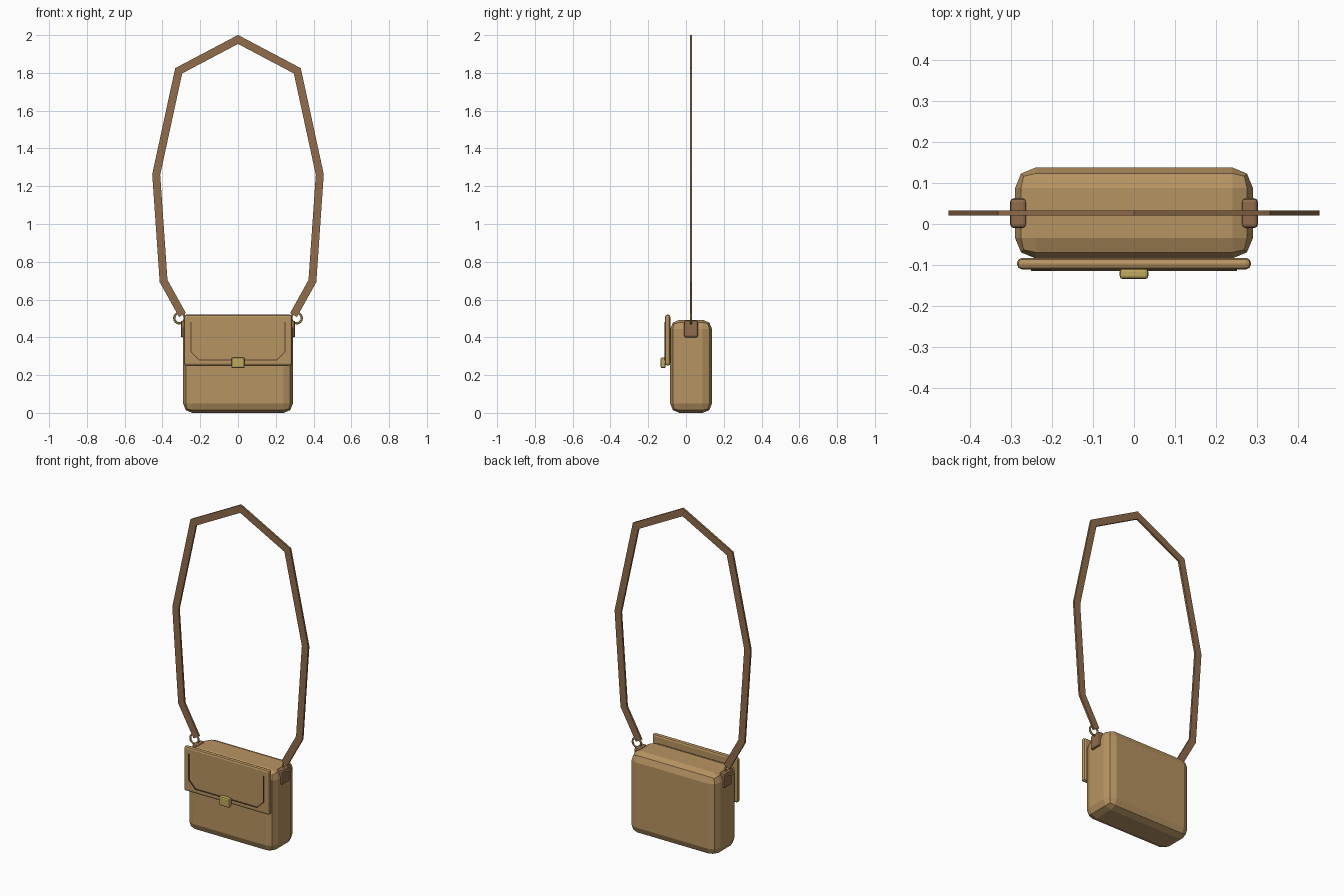
import bpy, bmesh, math
from mathutils import Vector

old = bpy.data.objects.get("Cube")
if old:
    bpy.data.objects.remove(old, do_unlink=True)


def material(name, rgb):
    m = bpy.data.materials.new(name)
    m.use_nodes = True
    m.diffuse_color = (*rgb, 1)
    m.node_tree.nodes["Principled BSDF"].inputs["Base Color"].default_value = (*rgb, 1)
    return m


tan = material("tan leather", (0.47, 0.295, 0.122))
brown = material("brown leather", (0.28, 0.15, 0.07))
brass = material("brass", (0.52, 0.39, 0.11))
thread = material("dark thread", (0.09, 0.05, 0.025))


def finish(bm, name, mat):
    bmesh.ops.recalc_face_normals(bm, faces=bm.faces)
    mesh = bpy.data.meshes.new(name)
    bm.to_mesh(mesh)
    bm.free()
    mesh.materials.append(mat)
    ob = bpy.data.objects.new(name, mesh)
    bpy.context.scene.collection.objects.link(ob)
    return ob


def bevelled_box(name, low, high, bevel, mat):
    """Box between two corners with two-step rounded edges."""
    low, high = Vector(low), Vector(high)
    bm = bmesh.new()
    bmesh.ops.create_cube(bm, size=1)
    bmesh.ops.scale(bm, vec=high - low, verts=bm.verts)
    bmesh.ops.translate(bm, vec=(low + high) / 2, verts=bm.verts)
    bmesh.ops.bevel(bm, geom=bm.edges[:], offset=bevel, segments=2,
                    profile=0.5, affect='EDGES')
    return finish(bm, name, mat)


def ribbon(name, path, width, y, depth, mat):
    """Flat mitred band that follows an open path in the xz plane."""
    pts = [Vector(p) for p in path]
    dirs = [(b - a).normalized() for a, b in zip(pts, pts[1:])]
    bm = bmesh.new()
    rings = []
    for i, p in enumerate(pts):
        a, b = dirs[max(i - 1, 0)], dirs[min(i, len(dirs) - 1)]
        t = (a + b).normalized()
        side = Vector((-t.y, t.x)) * (width / 2 / t.dot(a))
        corners = ((1, -1), (1, 1), (-1, 1), (-1, -1))
        rings.append([bm.verts.new((p.x + s * side.x, y + d * depth / 2, p.y + s * side.y))
                      for s, d in corners])
    for r, q in zip(rings, rings[1:]):
        for k in range(4):
            n = (k + 1) % 4
            bm.faces.new((r[k], r[n], q[n], q[k]))
    bm.faces.new(rings[0])
    bm.faces.new(rings[-1])
    return finish(bm, name, mat)


def torus(name, centre, major, minor, mat, around=16, sides=6):
    bm = bmesh.new()
    grid = []
    for i in range(around):
        u = math.tau * i / around
        row = []
        for j in range(sides):
            v = math.tau * j / sides
            r = major + minor * math.cos(v)
            row.append(bm.verts.new(Vector(centre) + Vector(
                (r * math.cos(u), minor * math.sin(v), r * math.sin(u)))))
        grid.append(row)
    for i in range(around):
        a, b = grid[i], grid[(i + 1) % around]
        for j in range(sides):
            n = (j + 1) % sides
            bm.faces.new((a[j], a[n], b[n], b[j]))
    return finish(bm, name, mat)


# Bag body, front flap and clasp
bevelled_box("bag_body", (-0.291, -0.084, 0), (0.291, 0.138, 0.493), 0.05, tan)
bevelled_box("front_flap", (-0.286, -0.111, 0.25), (0.286, -0.083, 0.52), 0.012, tan)
bevelled_box("clasp", (-0.035, -0.135, 0.237), (0.035, -0.108, 0.293), 0.008, brass)

# Stitch line on the flap
half = [(0.25, 0.48), (0.25, 0.325), (0.205, 0.28)]
stitch_path = [(-x, z) for x, z in half] + half[::-1]
ribbon("flap_stitching", stitch_path, 0.005, -0.112, 0.006, thread)

# Side tabs and strap rings
strap_y = 0.027
for side, s in (("left", 1), ("right", -1)):
    xs = sorted((s * 0.263, s * 0.303))
    bevelled_box(side + "_tab", (xs[0], -0.01, 0.4), (xs[1], 0.063, 0.488), 0.009, brown)
    torus(side + "_ring", (s * 0.31, strap_y, 0.502), 0.028, 0.006, brass)

# Shoulder strap
arm = [(0.294, 0.518), (0.394, 0.698), (0.433, 1.262), (0.314, 1.811)]
strap_path = [(-x, z) for x, z in arm] + [(0, 1.977)] + arm[::-1]
ribbon("shoulder_strap", strap_path, 0.042, strap_y, 0.012, brown)
